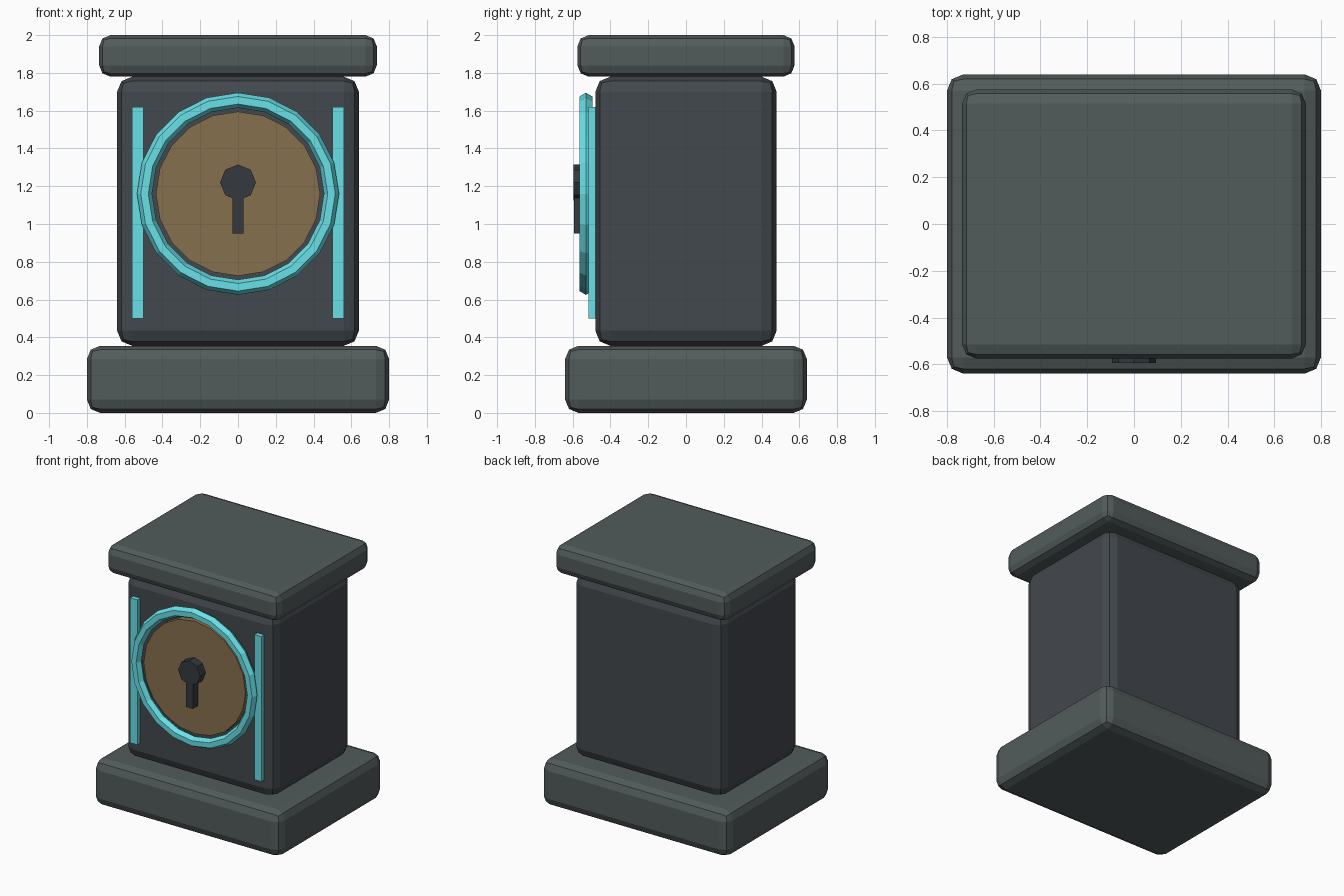
import bpy, math

if "Cube" in bpy.data.objects:
    bpy.data.objects.remove(bpy.data.objects["Cube"])


def material(name, rgb):
    m = bpy.data.materials.new(name)
    m.diffuse_color = (*rgb, 1)
    m.use_nodes = True
    m.node_tree.nodes["Principled BSDF"].inputs["Base Color"].default_value = m.diffuse_color
    return m


STONE = material("stone", (0.085, 0.105, 0.105))
DARK = material("dark_stone", (0.055, 0.065, 0.075))
GLOW = material("cyan", (0.14, 0.75, 0.8))
BRONZE = material("bronze", (0.24, 0.16, 0.075))
HOLE = material("keyhole_dark", (0.035, 0.042, 0.05))


def finish(name, mat):
    ob = bpy.context.object
    ob.name = name
    ob.data.materials.append(mat)
    return ob


def box(name, mat, x, y, z, bevel=0):
    """Box from (min, max) ranges, with an optional two-step bevel."""
    bpy.ops.mesh.primitive_cube_add(size=1, location=[sum(r) / 2 for r in (x, y, z)])
    ob = finish(name, mat)
    ob.scale = [r[1] - r[0] for r in (x, y, z)]
    bpy.ops.object.transform_apply(location=False, rotation=False, scale=True)
    if bevel:
        mod = ob.modifiers.new("bevel", 'BEVEL')
        mod.width, mod.segments = bevel, 2
    return ob


def disc(name, mat, sides, radius, y, z):
    """Cylinder facing the front."""
    bpy.ops.mesh.primitive_cylinder_add(
        vertices=sides, radius=radius, depth=y[1] - y[0],
        location=(0, sum(y) / 2, z), rotation=(math.pi / 2, 0, 0))
    return finish(name, mat)


# Stacked stone blocks
box("base", STONE, (-0.8, 0.8), (-0.64, 0.64), (0, 0.355), 0.07)
box("body", DARK, (-0.64, 0.64), (-0.48, 0.48), (0.355, 1.78), 0.08)
box("cap", STONE, (-0.735, 0.735), (-0.575, 0.575), (1.78, 2.0), 0.06)

# Round lock plate and its glowing ring
disc("lock_plate", BRONZE, 20, 0.435, (-0.53, -0.46), 1.16)
bpy.ops.mesh.primitive_torus_add(
    major_segments=20, minor_segments=6, major_radius=0.495, minor_radius=0.04,
    location=(0, -0.53, 1.16), rotation=(math.pi / 2, 0, 0))
finish("lock_ring", GLOW)

# Keyhole
disc("keyhole_round", HOLE, 8, 0.095, (-0.595, -0.51), 1.22)
box("keyhole_slot", HOLE, (-0.03, 0.03), (-0.594, -0.51), (0.95, 1.15))

# Glowing side strips
for side, name in ((-1, "left_strip"), (1, "right_strip")):
    c = side * 0.53
    box(name, GLOW, (c - 0.03, c + 0.03), (-0.515, -0.47), (0.5, 1.62))
